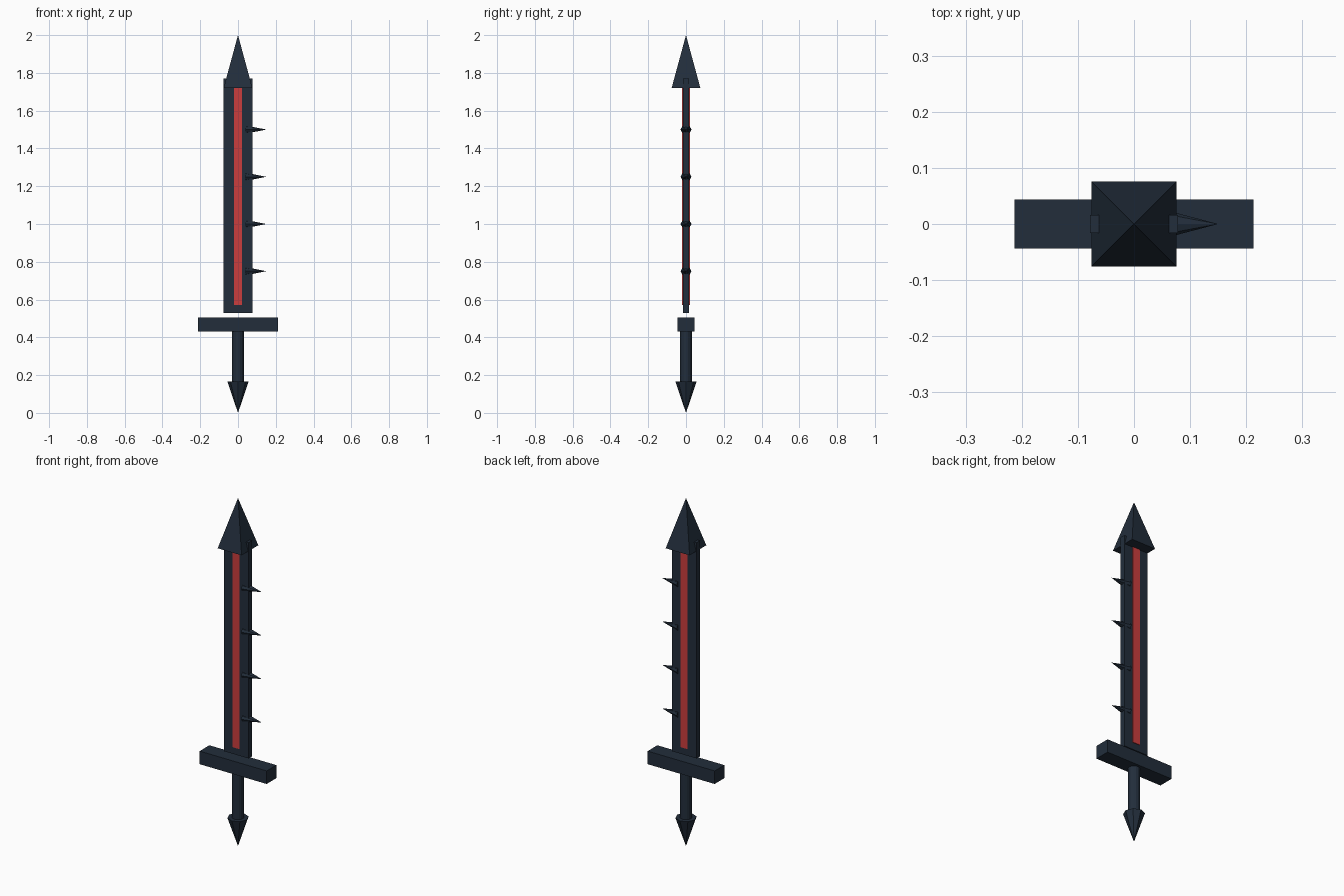
import bpy, math

if "Cube" in bpy.data.objects:
    bpy.data.objects.remove(bpy.data.objects["Cube"])


def material(name, rgb):
    m = bpy.data.materials.new(name)
    m.diffuse_color = (*rgb, 1)
    m.use_nodes = True
    m.node_tree.nodes["Principled BSDF"].inputs["Base Color"].default_value = m.diffuse_color
    return m


NAVY = material("dark navy", (0.016, 0.027, 0.044))
RED = material("red", (0.60, 0.048, 0.048))


def finish(name, mat):
    o = bpy.context.object
    o.name = name
    o.data.materials.append(mat)
    return o


def box(name, mat, half_x, half_y, z0, z1):
    bpy.ops.mesh.primitive_cube_add(size=2, location=(0, 0, (z0 + z1) / 2))
    o = finish(name, mat)
    o.scale = (half_x, half_y, (z1 - z0) / 2)
    return o


def cone(name, mat, sides, r, depth, loc, rot=(0, 0, 0), scale=(1, 1, 1)):
    bpy.ops.mesh.primitive_cone_add(vertices=sides, radius1=r, radius2=0, depth=depth,
                                    location=loc, rotation=rot)
    o = finish(name, mat)
    o.scale = scale
    return o


# Blade with a red strip showing on both faces
box("blade", NAVY, 0.078, 0.016, 0.53, 1.77)
box("blade_strip", RED, 0.022, 0.02, 0.57, 1.74)

# Square pyramid tip
cone("blade_tip", NAVY, 4, 0.076 * math.sqrt(2), 0.28, (0, 0, 1.86), (0, 0, math.pi / 4))

# Row of spikes along one edge
for i in range(4):
    cone(f"spike_{i + 1}", NAVY, 8, 0.029, 0.11, (0.095, 0, 0.75 + 0.25 * i),
         (0, math.pi / 2, 0), (0.75, 1, 1))

# Cross guard
box("guard", NAVY, 0.213, 0.044, 0.43, 0.505)

# Grip
bpy.ops.mesh.primitive_cylinder_add(vertices=16, radius=0.031, depth=0.29, location=(0, 0, 0.295))
finish("grip", NAVY)

# Downward pointing pommel
cone("pommel", NAVY, 8, 0.056, 0.165, (0, 0, 0.0825), (math.pi, 0, 0))
